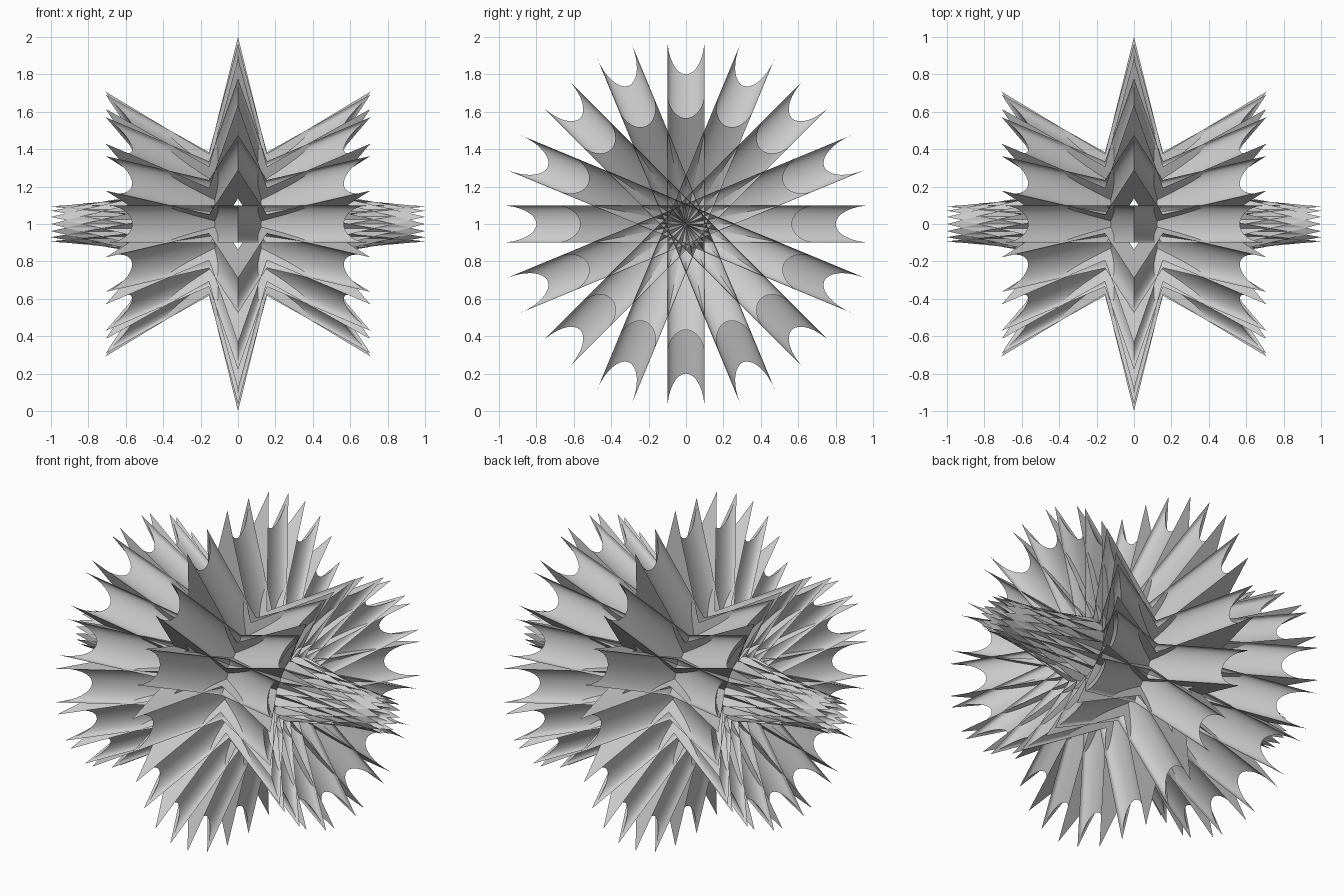
import bpy, bmesh
from math import sin, cos, pi, sqrt, radians

if "Cube" in bpy.data.objects:
    bpy.data.objects.remove(bpy.data.objects["Cube"])

HALF = 0.1      # half width of each star ring
POINTS = 8      # points on each star
STARS = 8       # stars turned around the x axis
SEG = 16        # steps across the hollowed rim

# Cross-section (offset across the ring, scale of the star): hollow rim, flat sides, inner wall
section = []
for i in range(SEG + 1):
    a = pi * i / SEG
    section.append((-HALF * cos(a), 1 - 0.2 * sin(a)))
section += [(HALF, 0.6), (-HALF, 0.6)]

# Star outline in the x-z plane
outline = []
for k in range(POINTS * 2):
    r = 1.0 if k % 2 == 0 else 0.405
    a = pi * k / POINTS
    outline.append((r * cos(a), r * sin(a)))

# Sweep the section round the star outline
bm = bmesh.new()
rings = [[bm.verts.new((x * s, n, z * s)) for n, s in section] for x, z in outline]
m = len(section)
for k, ring in enumerate(rings):
    nxt = rings[(k + 1) % len(rings)]
    for j in range(m):
        bm.faces.new((ring[j], ring[(j + 1) % m], nxt[(j + 1) % m], nxt[j]))
bmesh.ops.recalc_face_normals(bm, faces=bm.faces[:])
mesh = bpy.data.meshes.new("star_ring")
bm.to_mesh(mesh)
bm.free()

# Identical star rings fanned around the x axis
for i in range(STARS):
    ob = bpy.data.objects.new(f"star_ring_{i + 1}", mesh)
    ob.location = (0, 0, 1)
    ob.rotation_euler = (pi * i / STARS, 0, 0)
    bpy.context.collection.objects.link(ob)

# Smooth the hollow rim, keep the points crisp
bpy.context.view_layer.objects.active = ob
ob.select_set(True)
bpy.ops.object.shade_smooth_by_angle(angle=radians(25))
